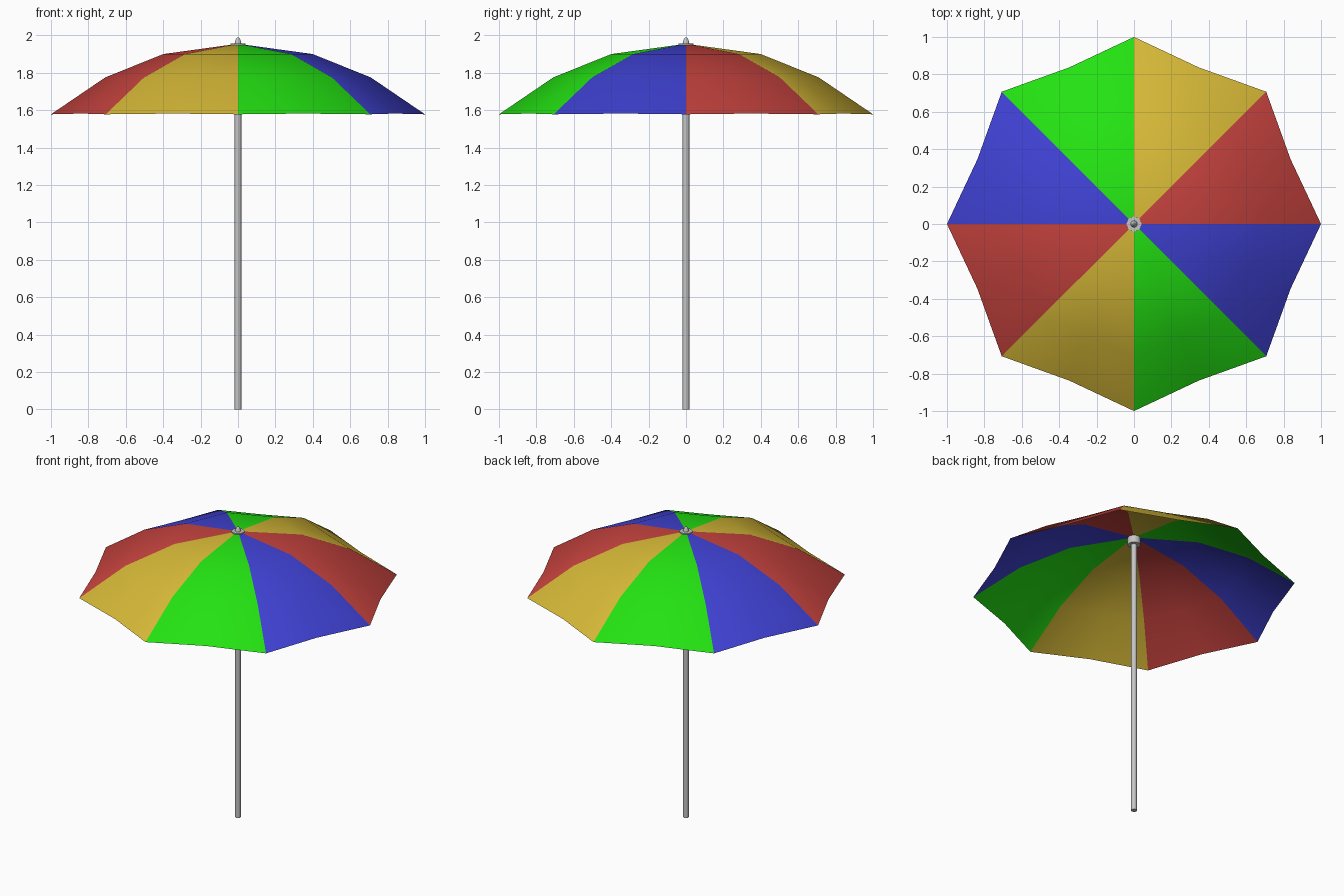
import bpy, bmesh
from math import cos, sin, pi, radians

cube = bpy.data.objects.get("Cube")
if cube:
    bpy.data.objects.remove(cube)


def material(name, rgb):
    m = bpy.data.materials.new(name)
    m.use_nodes = True
    m.diffuse_color = (*rgb, 1)
    m.node_tree.nodes["Principled BSDF"].inputs["Base Color"].default_value = (*rgb, 1)
    return m


red = material("red fabric", (0.56, 0.055, 0.048))
yellow = material("yellow fabric", (0.67, 0.48, 0.038))
green = material("green fabric", (0.017, 0.76, 0.006))
blue = material("blue fabric", (0.05, 0.053, 0.65))
grey = material("grey metal", (0.56, 0.56, 0.56))


def finish(name, bm, mats, angle):
    bmesh.ops.recalc_face_normals(bm, faces=bm.faces)
    mesh = bpy.data.meshes.new(name)
    bm.to_mesh(mesh)
    bm.free()
    for m in mats:
        mesh.materials.append(m)
    obj = bpy.data.objects.new(name, mesh)
    bpy.context.collection.objects.link(obj)
    bpy.ops.object.select_all(action="DESELECT")
    obj.select_set(True)
    bpy.context.view_layer.objects.active = obj
    bpy.ops.object.shade_smooth_by_angle(angle=radians(angle))
    return obj


def lathe(name, profile, mat, sides=16):
    """Closed turned part from (radius, height) points."""
    bm = bmesh.new()
    rings = [[bm.verts.new((r * cos(2 * pi * i / sides), r * sin(2 * pi * i / sides), z))
              for i in range(sides)] for r, z in profile]
    for a, b in zip(rings, rings[1:]):
        for i in range(sides):
            j = (i + 1) % sides
            bm.faces.new((a[i], a[j], b[j], b[i]))
    bm.faces.new(rings[0][::-1])
    bm.faces.new(rings[-1])
    return finish(name, bm, [mat], 35)


# Canopy: eight ribs with one sagging seam between each pair
# rows: rib radius, height, seam radius factor, seam lift
rows = [(0.4, 1.90, 0.92, 0.0), (0.71, 1.775, 0.915, 0.0), (1.0, 1.578, 0.906, 0.004)]
bm = bmesh.new()
apex = bm.verts.new((0, 0, 1.955))
rings = []
for r, z, pull, lift in rows:
    ring = []
    for i in range(16):
        a = i * pi / 8
        seam = i % 2
        rad = r * pull if seam else r
        ring.append(bm.verts.new((rad * cos(a), rad * sin(a), z + lift * seam)))
    rings.append(ring)
for i in range(16):
    j = (i + 1) % 16
    faces = [bm.faces.new((apex, rings[0][i], rings[0][j]))]
    for a, b in zip(rings, rings[1:]):
        faces.append(bm.faces.new((a[i], b[i], b[j], a[j])))
    for f in faces:
        f.material_index = (i // 2) % 4
finish("canopy", bm, [red, yellow, green, blue], 40)

# Metal parts
lathe("pole", [(0.018, 0), (0.018, 1.95)], grey)
lathe("hub", [(0.04, 1.90), (0.04, 1.957)], grey)
lathe("finial", [(0.019, 1.95), (0.017, 1.963), (0.011, 1.98), (0.005, 1.988)], grey)
